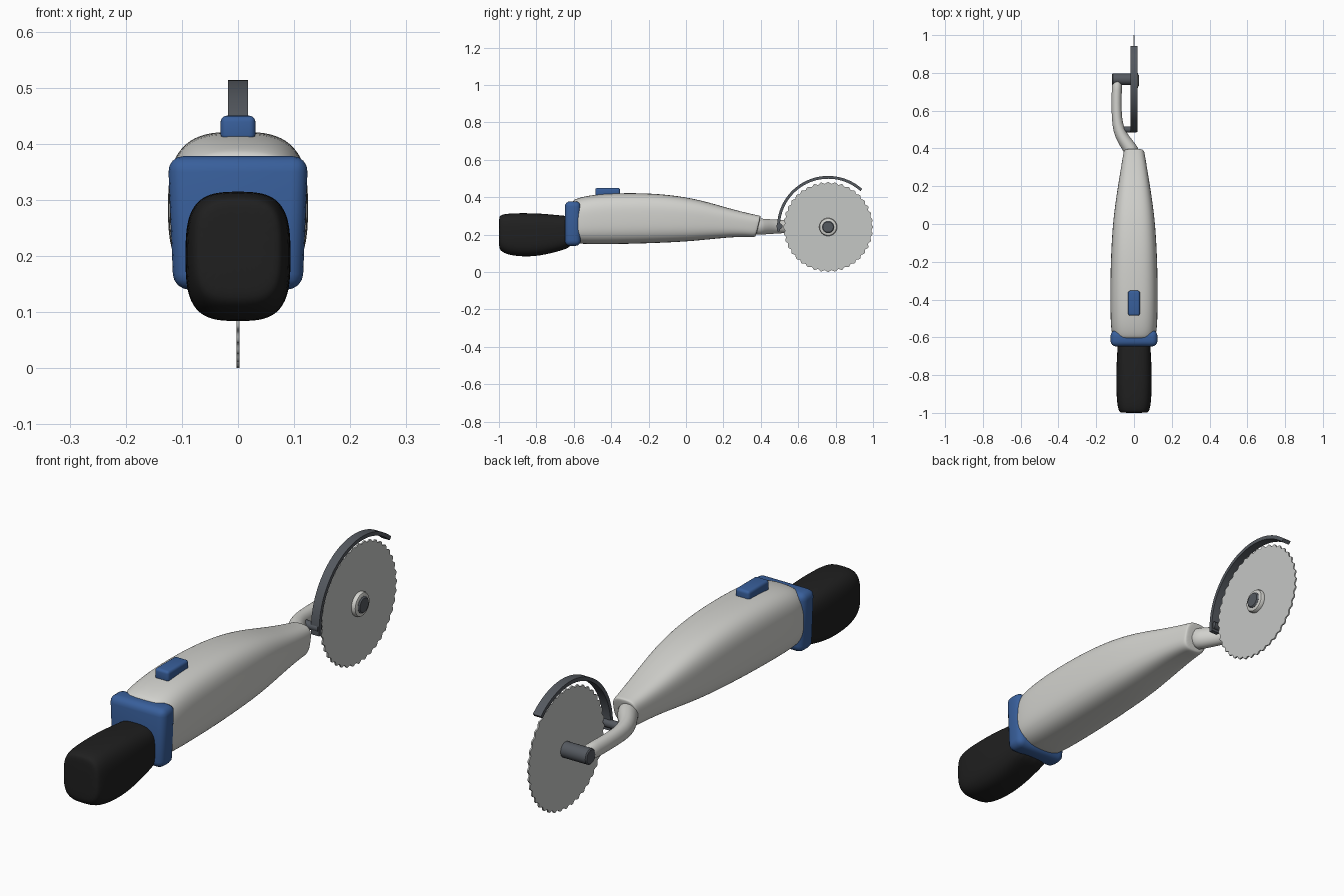
import bpy, bmesh, math
from mathutils import Vector

cube = bpy.data.objects.get("Cube")
if cube:
    bpy.data.objects.remove(cube, do_unlink=True)


def material(name, rgb):
    m = bpy.data.materials.new(name)
    m.use_nodes = True
    m.diffuse_color = (*rgb, 1)
    m.node_tree.nodes["Principled BSDF"].inputs["Base Color"].default_value = (*rgb, 1)
    return m


WHITE = material("warm white plastic", (0.64, 0.64, 0.61))
BLUE = material("blue plastic", (0.04, 0.115, 0.33))
BLACK = material("black rubber", (0.014, 0.014, 0.014))
STEEL = material("pale steel", (0.56, 0.57, 0.56))
DARK = material("dark metal", (0.09, 0.10, 0.115))
AXIS_Y, AXIS_Z = 0.76, 0.241


def finish(name, bm, mat, angle=40):
    bmesh.ops.recalc_face_normals(bm, faces=bm.faces)
    me = bpy.data.meshes.new(name)
    bm.to_mesh(me)
    bm.free()
    me.materials.append(mat)
    ob = bpy.data.objects.new(name, me)
    bpy.context.collection.objects.link(ob)
    bpy.ops.object.select_all(action='DESELECT')
    ob.select_set(True)
    bpy.context.view_layer.objects.active = ob
    bpy.ops.object.shade_smooth_by_angle(angle=math.radians(angle))
    return ob


def skin(bm, rings, cap=True):
    """Bridge a list of equal point rings into a closed tube."""
    loops = [[bm.verts.new(p) for p in ring] for ring in rings]
    n = len(loops[0])
    for a, b in zip(loops, loops[1:]):
        for i in range(n):
            j = (i + 1) % n
            bm.faces.new((a[i], a[j], b[j], b[i]))
    if cap:
        bm.faces.new(loops[0])
        bm.faces.new(loops[-1])


def loft(name, stations, mat, power, sides=24):
    """Stations: y, half width, bottom, top, forward lean of the section."""
    rings = []
    for y, w, lo, hi, lean in stations:
        zc, h = (lo + hi) / 2, (hi - lo) / 2
        ring = []
        for i in range(sides):
            a = math.tau * (i + 0.5) / sides
            c, s = math.cos(a), math.sin(a)
            dx = math.copysign(abs(c) ** (2 / power), c) * w
            dz = math.copysign(abs(s) ** (2 / power), s) * h
            ring.append((dx, y + dz * lean, zc + dz))
        rings.append(ring)
    bm = bmesh.new()
    skin(bm, rings)
    ob = finish(name, bm, mat, 60)
    sub = ob.modifiers.new("smooth", 'SUBSURF')
    sub.levels = sub.render_levels = 2
    return ob


def rounded_box(name, lo, hi, bevel, mat, taper=1):
    bm = bmesh.new()
    bmesh.ops.create_cube(bm, size=1)
    for v in bm.verts:
        t = taper if v.co.z < 0 else 1
        v.co = Vector([l + (c + 0.5) * (h - l) for l, h, c in zip(lo, hi, v.co)])
        v.co.x *= t
    bmesh.ops.bevel(bm, geom=bm.edges[:], offset=bevel, segments=4, profile=0.5, affect='EDGES')
    return finish(name, bm, mat, 50)


def disc_rings(y, z, profile, sides=32):
    """Rings around the x axis from (x, radius) pairs."""
    return [[(x, y + r * math.cos(math.tau * i / sides), z + r * math.sin(math.tau * i / sides))
             for i in range(sides)] for x, r in profile]


def turned(name, y, z, profile, mat):
    bm = bmesh.new()
    skin(bm, disc_rings(y, z, profile))
    return finish(name, bm, mat)


# Main housing, tapering to a slanted nose
loft("housing", [
    (-0.612, 0.102, 0.165, 0.375, 0), (-0.60, 0.114, 0.155, 0.388, 0),
    (-0.55, 0.123, 0.149, 0.405, 0), (-0.45, 0.126, 0.148, 0.420, 0),
    (-0.30, 0.126, 0.150, 0.424, 0), (-0.15, 0.122, 0.155, 0.420, 0),
    (0.0, 0.113, 0.162, 0.402, 0), (0.12, 0.098, 0.174, 0.374, 0),
    (0.24, 0.079, 0.186, 0.338, 0), (0.33, 0.064, 0.188, 0.314, 0.1),
    (0.37, 0.057, 0.186, 0.304, 0.22), (0.383, 0.054, 0.188, 0.302, 0.25),
    (0.387, 0.047, 0.195, 0.295, 0.25)], WHITE, 3)

# Rubber grip at the front
loft("rear_grip", [
    (-1.0, 0.066, 0.135, 0.290, 0), (-0.995, 0.080, 0.114, 0.305, 0),
    (-0.95, 0.091, 0.089, 0.315, 0), (-0.85, 0.095, 0.080, 0.316, 0),
    (-0.76, 0.094, 0.090, 0.313, 0), (-0.66, 0.088, 0.116, 0.302, 0),
    (-0.60, 0.085, 0.138, 0.298, 0)], BLACK, 3.2)

# Collar and switch
rounded_box("collar", (-0.125, -0.648, 0.140), (0.125, -0.563, 0.378), 0.028, BLUE, 0.92)
rounded_box("slide_switch", (-0.031, -0.485, 0.405), (0.031, -0.353, 0.450), 0.011, BLUE)

# Curved arm swinging out to the side of the blade
path = [(0.0, 0.36), (-0.02, 0.40), (-0.058, 0.45), (-0.082, 0.50), (-0.091, 0.56),
        (-0.093, 0.64), (-0.091, 0.71), (-0.088, 0.77)]
rings = []
for k, (x, y) in enumerate(path):
    a, b = Vector(path[max(k - 1, 0)]), Vector(path[min(k + 1, len(path) - 1)])
    t = (b - a).normalized()
    f = min(k / 4, 1)
    w, h = 0.042 - 0.015 * f, 0.047 - 0.014 * f
    rings.append([(x + t.y * w * math.cos(q), y - t.x * w * math.cos(q), 0.243 + h * math.sin(q))
                  for q in (math.tau * i / 20 for i in range(20))])
bm = bmesh.new()
skin(bm, rings)
arm = finish("arm", bm, WHITE)
sub = arm.modifiers.new("smooth", 'SUBSURF')
sub.levels = sub.render_levels = 1

# Scalloped circular blade
TEETH, STEPS = 40, 8
count = TEETH * STEPS
bm = bmesh.new()
skin(bm, [[(x, AXIS_Y + r * math.cos(a), AXIS_Z + r * math.sin(a))
           for a, r in ((math.tau * i / count, 0.236 + 0.0045 * math.cos(math.tau * i / STEPS))
                        for i in range(count))] for x in (-0.003, 0.003)])
finish("blade", bm, STEEL)

# Axle, washer and hub cap
turned("axle", AXIS_Y + 0.006, AXIS_Z,
       [(-0.116, 0.027), (-0.112, 0.031), (0.0, 0.031)], DARK)
turned("washer", AXIS_Y, AXIS_Z,
       [(0.0, 0.048), (0.012, 0.048), (0.018, 0.045), (0.021, 0.038)], WHITE)
turned("hub_cap", AXIS_Y, AXIS_Z, [(0.0, 0.033), (0.022, 0.033), (0.027, 0.028)], DARK)

# Arched guard and its strut
rings = []
for i in range(41):
    a = math.radians(185 + (48 - 185) * i / 40)
    rings.append([(x, AXIS_Y + r * math.cos(a), AXIS_Z + r * math.sin(a))
                  for x, r in ((-0.018, 0.258), (0.018, 0.258), (0.018, 0.273), (-0.018, 0.273))])
bm = bmesh.new()
skin(bm, rings)
finish("blade_guard", bm, DARK)
turned("guard_strut", 0.50, 0.245, [(-0.098, 0.013), (-0.095, 0.016), (0.012, 0.016)], DARK)
